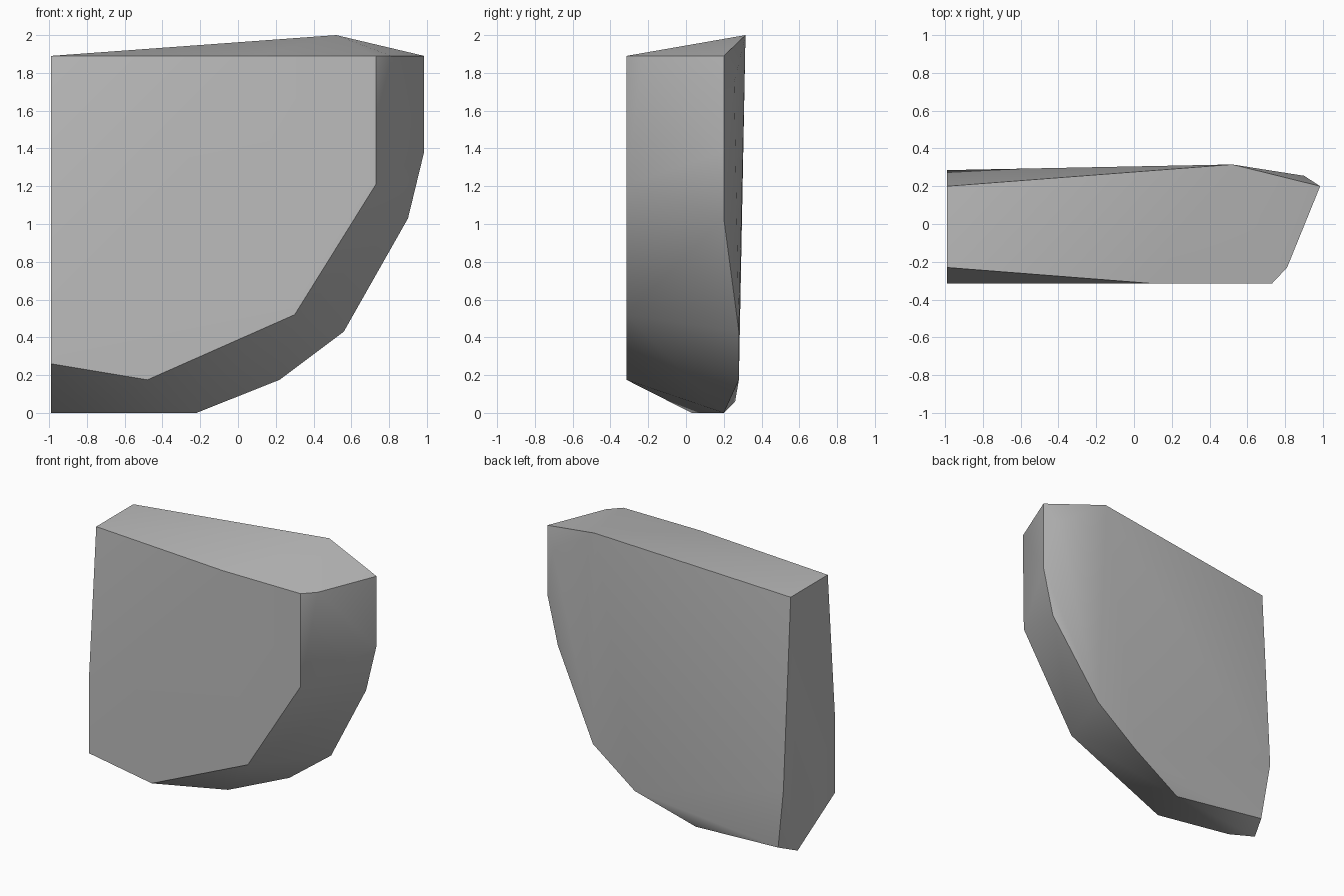
import bpy
import bmesh
import math

default_cube = bpy.data.objects.get("Cube")
if default_cube:
    bpy.data.objects.remove(default_cube, do_unlink=True)


def flat_material(name, colour):
    material = bpy.data.materials.new(name)
    material.use_nodes = True
    material.diffuse_color = colour
    shader = next(n for n in material.node_tree.nodes if n.type == 'BSDF_PRINCIPLED')
    shader.inputs["Base Color"].default_value = colour
    shader.inputs["Roughness"].default_value = 0.8
    return material


LEFT_END = -0.99
FRONT = -0.315
TOP = 1.89

# Flat front profile (x, z) lying in the front plane
front_profile = [(LEFT_END, 0.8), (LEFT_END, 0.26), (-0.48, 0.175), (0.3, 0.52),
                 (0.73, 1.21), (0.73, TOP), (0.1, TOP)]

# Curved outer rim (x, y, z), from the top corner down to the underside
outer_rim = [(0.985, 0.2, TOP), (0.985, 0.2, 1.38), (0.9, 0.2, 1.03),
             (0.56, 0.28, 0.43), (0.22, 0.28, 0.175), (-0.22, 0.2, 0)]

# Top corners and the raised peak at the back
top_corners = [(LEFT_END, -0.23, TOP), (LEFT_END, 0.2, TOP),
               (0.52, 0.315, 2), (0.81, -0.23, TOP)]

# Underside and slightly bulging back
underside = [(LEFT_END, 0.12, 0), (-0.83, 0.03, 0), (-0.93, 0.26, 0.06)]
back_bulge = [(LEFT_END, 0.285, 0.5), (0.9, 0.255, 1.75)]

# Wrap all the outlines in one chipped block
bm = bmesh.new()
for x, z in front_profile:
    bm.verts.new((x, FRONT, z))
for point in outer_rim + top_corners + underside + back_bulge:
    bm.verts.new(point)
bmesh.ops.convex_hull(bm, input=bm.verts[:])
bmesh.ops.dissolve_limit(bm, angle_limit=math.radians(0.5),
                         verts=bm.verts[:], edges=bm.edges[:])
bmesh.ops.recalc_face_normals(bm, faces=bm.faces[:])

mesh = bpy.data.meshes.new("stone_block")
bm.to_mesh(mesh)
bm.free()
mesh.materials.append(flat_material("plain_grey", (0.5, 0.5, 0.5, 1)))

block = bpy.data.objects.new("stone_block", mesh)
bpy.context.collection.objects.link(block)

# Soft shading around the rim, crisp main edges
bpy.ops.object.select_all(action='DESELECT')
block.select_set(True)
bpy.context.view_layer.objects.active = block
bpy.ops.object.shade_smooth_by_angle(angle=math.radians(30))
